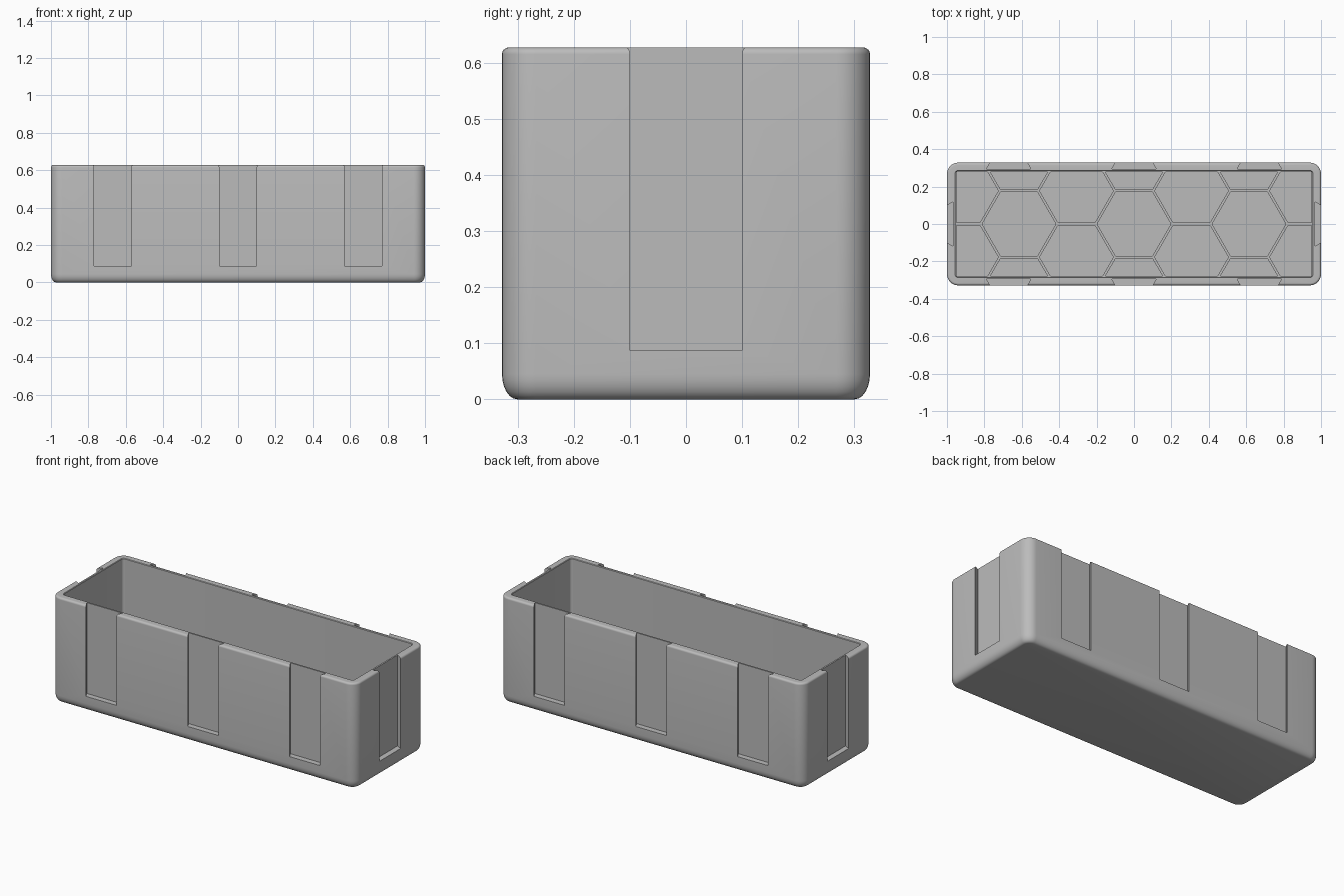
import bpy
import bmesh
from math import cos, sin, pi, radians
from mathutils import Matrix, Vector

cube = bpy.data.objects.get("Cube")
if cube:
    bpy.data.objects.remove(cube, do_unlink=True)

# Main dimensions
HX, HY, HEIGHT = 1.0, 0.328, 0.627
CORNER, WALL, FLOOR = 0.06, 0.045, 0.045
SLOT_DEPTH, SLOT_BASE = 0.033, 0.087
CELL_PITCH, CELL_RADIUS, CELL_DEPTH = 0.205, 0.197, 0.012

grey = bpy.data.materials.new("light grey plastic")
grey.use_nodes = True
colour = (0.5, 0.5, 0.5, 1)
grey.diffuse_color = colour
grey.node_tree.nodes["Principled BSDF"].inputs["Base Color"].default_value = colour


def finish(bm, name):
    bmesh.ops.recalc_face_normals(bm, faces=bm.faces)
    mesh = bpy.data.meshes.new(name)
    bm.to_mesh(mesh)
    bm.free()
    obj = bpy.data.objects.new(name, mesh)
    bpy.context.collection.objects.link(obj)
    mesh.materials.append(grey)
    return obj


def ring(bm, inset, z, steps=8):
    """Rounded rectangle, offset inwards from the outer wall."""
    r = CORNER - inset
    verts = []
    for q, (sx, sy) in enumerate([(1, 1), (-1, 1), (-1, -1), (1, -1)]):
        for i in range(steps + 1):
            a = (q + i / steps) * pi / 2
            verts.append(bm.verts.new((sx * (HX - CORNER) + r * cos(a),
                                       sy * (HY - CORNER) + r * sin(a), z)))
    return verts


def extrude_up(bm, faces, height):
    """Turn flat faces into closed prisms."""
    new = bmesh.ops.extrude_face_region(bm, geom=faces, use_keep_orig=True)["geom"]
    verts = [v for v in new if isinstance(v, bmesh.types.BMVert)]
    bmesh.ops.translate(bm, verts=verts, vec=(0, 0, height))


# Box shell: rounded foot, rounded rim, then down the inside to the floor
def arc(i, n=6):
    return i / n * pi / 2


profile = [(0.028 * (1 - sin(arc(i))), 0.045 * (1 - cos(arc(i)))) for i in range(7)]
profile += [(0.012 * (1 - cos(arc(i))), HEIGHT - 0.012 * (1 - sin(arc(i)))) for i in range(7)]
profile += [(WALL - 0.003, HEIGHT), (WALL, HEIGHT - 0.003), (WALL, FLOOR)]
bm = bmesh.new()
rings = [ring(bm, inset, z) for inset, z in profile]
for low, high in zip(rings, rings[1:]):
    for i in range(len(low)):
        j = (i + 1) % len(low)
        bm.faces.new((low[i], low[j], high[j], high[i]))
bm.faces.new(rings[0])
bm.faces.new(rings[-1])
box = finish(bm, "storage_box")

# Dovetail slots, narrow at the outside and open at the top
bm = bmesh.new()
places = [(x, HY, a) for x in (-0.67, 0, 0.67) for a in (0, pi)] + [(0, HX, pi / 2), (0, HX, -pi / 2)]
section = [(-0.0945, 0.01), (0.0945, 0.01), (0.118, -SLOT_DEPTH), (-0.118, -SLOT_DEPTH)]
faces = []
for x, reach, angle in places:
    turn = Matrix.Rotation(angle, 3, "Z")
    faces.append(bm.faces.new([bm.verts.new(turn @ Vector((x + u, reach + v, SLOT_BASE)))
                               for u, v in section]))
extrude_up(bm, faces, HEIGHT)
slots = finish(bm, "slot_cutter")

# Honeycomb cells sunk into the floor, trimmed at the walls
bm = bmesh.new()
row = CELL_PITCH * 3 ** 0.5
for col in range(-3, 4):
    for k in range(-1, 2):
        cx = col * CELL_PITCH * 1.5
        cy = (k + 0.5 * (col % 2)) * row
        bm.faces.new([bm.verts.new((cx + CELL_RADIUS * cos(i * pi / 3),
                                    cy + CELL_RADIUS * sin(i * pi / 3),
                                    FLOOR - CELL_DEPTH)) for i in range(6)])
for normal, reach in [((1, 0, 0), HX), ((-1, 0, 0), HX), ((0, 1, 0), HY), ((0, -1, 0), HY)]:
    bmesh.ops.bisect_plane(bm, geom=bm.verts[:] + bm.edges[:] + bm.faces[:],
                           plane_co=Vector(normal) * (reach - WALL - 0.006),
                           plane_no=normal, clear_outer=True)
extrude_up(bm, bm.faces[:], CELL_DEPTH + 0.01)
cells = finish(bm, "honeycomb_cutter")

# Cut the slots and cells, then shade
bpy.context.view_layer.objects.active = box
for cutter in (slots, cells):
    cutter.hide_render = True
    mod = box.modifiers.new("cut", "BOOLEAN")
    mod.operation = "DIFFERENCE"
    mod.solver = "EXACT"
    mod.object = cutter
    bpy.ops.object.modifier_apply(modifier=mod.name)
    bpy.data.objects.remove(cutter, do_unlink=True)
for obj in bpy.context.selected_objects:
    obj.select_set(False)
box.select_set(True)
bpy.ops.object.shade_smooth_by_angle(angle=radians(30))
